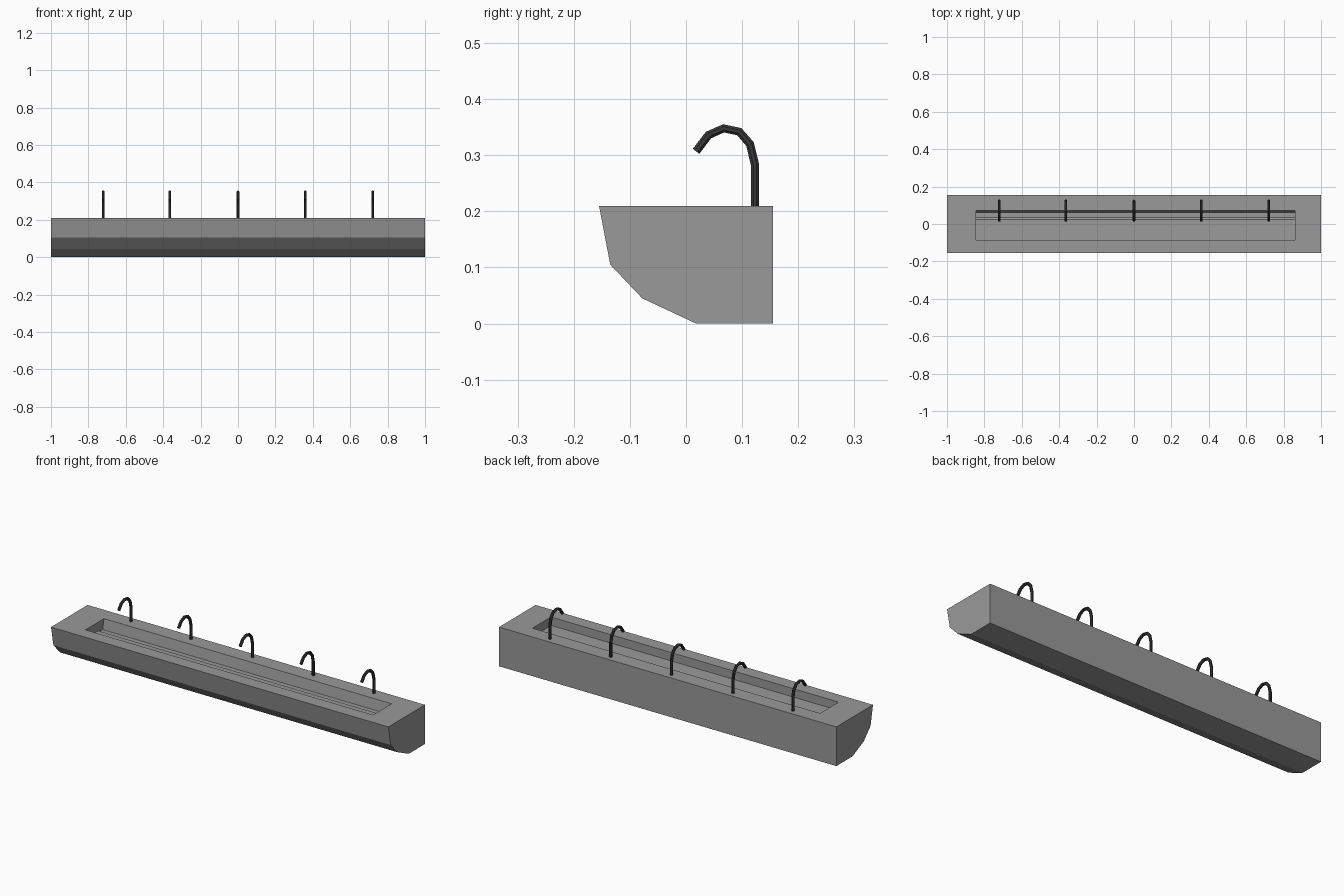
import bpy, bmesh, math
from mathutils import Vector

if "Cube" in bpy.data.objects:
    bpy.data.objects.remove(bpy.data.objects["Cube"])


def material(name, col):
    m = bpy.data.materials.new(name)
    m.diffuse_color = (*col, 1)
    m.use_nodes = True
    m.node_tree.nodes["Principled BSDF"].inputs["Base Color"].default_value = m.diffuse_color
    return m


stone = material("grey stone", (0.32, 0.32, 0.32))
metal = material("dark metal", (0.04, 0.04, 0.04))


def add_object(name, bm, mat):
    bmesh.ops.recalc_face_normals(bm, faces=bm.faces)
    me = bpy.data.meshes.new(name)
    bm.to_mesh(me)
    bm.free()
    me.materials.append(mat)
    ob = bpy.data.objects.new(name, me)
    bpy.context.collection.objects.link(ob)
    return ob


def profile_shell(bm, pts, x0, x1):
    """Extrude an open (y, z) profile along x with end caps, open between last and first point."""
    a = [bm.verts.new((x0, y, z)) for y, z in pts]
    b = [bm.verts.new((x1, y, z)) for y, z in pts]
    for i in range(len(pts) - 1):
        bm.faces.new((a[i], a[i + 1], b[i + 1], b[i]))
    bm.faces.new(a)
    bm.faces.new(b)
    return [a[0], b[0], b[-1], a[-1]]  # corners of the open top


# Trough: outer shell, recessed basin and the rim joining them
H = 0.21
outer = [(-0.155, H), (-0.135, 0.105), (-0.078, 0.045), (0.018, 0), (0.155, 0), (0.155, H)]
basin = [(-0.085, H), (-0.085, 0.165), (0.024, 0.163), (0.034, 0.155), (0.062, 0.155), (0.072, H)]
bm = bmesh.new()
o = profile_shell(bm, outer, -1, 1)
n = profile_shell(bm, basin, -0.845, 0.86)
for i in range(4):
    j = (i + 1) % 4
    bm.faces.new((o[i], o[j], n[j], n[i]))
add_object("trough_basin", bm, stone)

# Taps: eight-sided tube swept along a hooked path
PATH = [(0.123, 0.2), (0.123, 0.283), (0.114, 0.32), (0.095, 0.342),
        (0.067, 0.348), (0.04, 0.336), (0.018, 0.307)]
R, SIDES = 0.008, 8


def tap(name, x):
    bm = bmesh.new()
    pts = [Vector((x, y, z)) for y, z in PATH]
    side = Vector((1, 0, 0))
    rings = []
    for i, p in enumerate(pts):
        d_in = (p - pts[i - 1]).normalized() if i else (pts[1] - p).normalized()
        d_out = (pts[i + 1] - p).normalized() if i < len(pts) - 1 else d_in
        normal = (d_in + d_out).normalized().cross(side)
        rings.append([])
        for k in range(SIDES):
            t = 2 * math.pi * (k + 0.5) / SIDES
            rings[-1].append(bm.verts.new(p + R * (math.cos(t) * side + math.sin(t) * normal)))
    for a, b in zip(rings, rings[1:]):
        for k in range(SIDES):
            m = (k + 1) % SIDES
            bm.faces.new((a[k], a[m], b[m], b[k]))
    bm.faces.new(rings[0])
    bm.faces.new(rings[-1])
    add_object(name, bm, metal)


for i, x in enumerate((-0.72, -0.365, 0, 0.36, 0.72)):
    tap(f"tap_{i + 1}", x)
